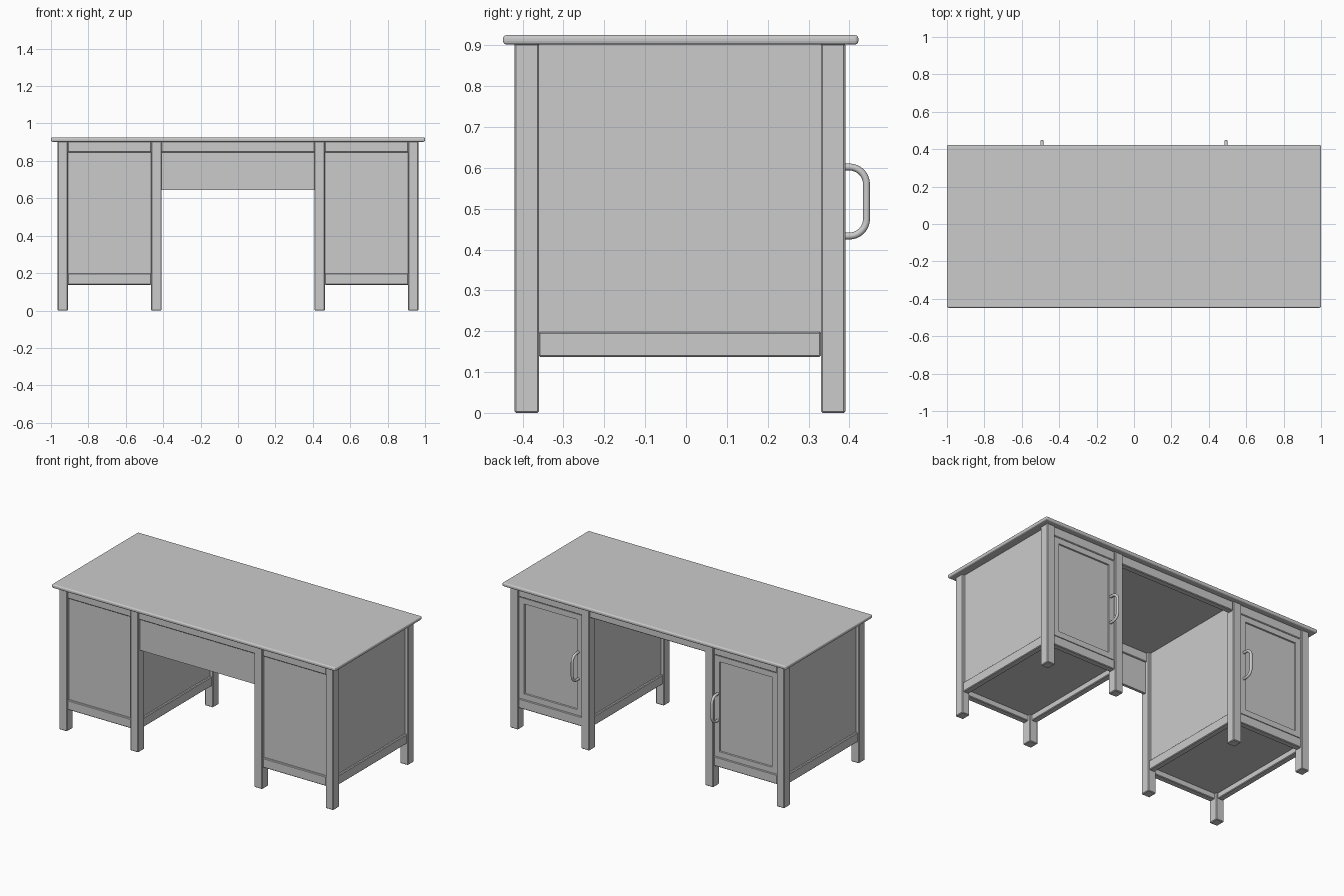
import bpy, bmesh, math
from mathutils import Vector

if "Cube" in bpy.data.objects:
    bpy.data.objects.remove(bpy.data.objects["Cube"])

grey = bpy.data.materials.new("painted grey")
grey.diffuse_color = (0.6, 0.6, 0.6, 1)
grey.use_nodes = True
grey.node_tree.nodes["Principled BSDF"].inputs["Base Color"].default_value = grey.diffuse_color


def box(name, x, y, z, bevel=0.0, segments=1):
    """Axis-aligned box from (min, max) ranges, optionally bevelled."""
    bm = bmesh.new()
    bmesh.ops.create_cube(bm, size=1)
    for v in bm.verts:
        v.co = Vector([(r[0] + r[1]) / 2 + c * (r[1] - r[0])
                       for r, c in zip((x, y, z), v.co)])
    if bevel:
        bmesh.ops.bevel(bm, geom=bm.edges[:], offset=bevel, segments=segments,
                        profile=0.5, affect='EDGES')
    return finish(name, bm)


def finish(name, bm):
    bmesh.ops.recalc_face_normals(bm, faces=bm.faces[:])
    mesh = bpy.data.meshes.new(name)
    bm.to_mesh(mesh)
    bm.free()
    mesh.materials.append(grey)
    ob = bpy.data.objects.new(name, mesh)
    bpy.context.collection.objects.link(ob)
    return ob


def span(s, a, b):
    """Range a..b mirrored to side s."""
    return tuple(sorted((s * a, s * b)))


def door(name, x, z, y0, y1, border, depth):
    """Door slab with a recessed panel on its +y face."""
    bm = bmesh.new()
    bmesh.ops.create_cube(bm, size=1)
    for v in bm.verts:
        v.co = Vector([(r[0] + r[1]) / 2 + c * (r[1] - r[0])
                       for r, c in zip((x, (y0, y1), z), v.co)])
    bm.normal_update()
    face = max(bm.faces, key=lambda f: f.normal.y)
    bmesh.ops.inset_region(bm, faces=[face], thickness=border)
    bmesh.ops.inset_region(bm, faces=[face], thickness=0.003, depth=-depth)
    return finish(name, bm)


def handle(name, x):
    """Bent tube handle with rounded corners."""
    y0, y1, z0, z1, r = 0.380, 0.442, 0.433, 0.602, 0.042
    pts = [(y0, z0)]
    for cz, start in ((z0 + r, -90), (z1 - r, 0)):
        for i in range(9):
            a = math.radians(start + i * 90 / 8)
            pts.append((y1 - r + r * math.cos(a), cz + r * math.sin(a)))
    pts.append((y0, z1))
    bm = bmesh.new()
    rings, n, rad = [], 16, 0.0085
    for i, (y, z) in enumerate(pts):
        a, b = pts[max(i - 1, 0)], pts[min(i + 1, len(pts) - 1)]
        t = Vector((0, b[0] - a[0], b[1] - a[1])).normalized()
        side = Vector((1, 0, 0))
        up = t.cross(side)
        rings.append([bm.verts.new(Vector((x, y, z))
                      + rad * (math.cos(k * math.tau / n) * side
                               + math.sin(k * math.tau / n) * up))
                      for k in range(n)])
    for p, q in zip(rings, rings[1:]):
        for k in range(n):
            bm.faces.new((p[k], p[(k + 1) % n], q[(k + 1) % n], q[k]))
    bm.faces.new(rings[0])
    bm.faces.new(rings[-1])
    for f in bm.faces:
        f.smooth = len(f.verts) == 4
    return finish(name, bm)


TOP = 0.905
FRONT, BACK = (-0.42, -0.36), (0.33, 0.39)
INNER, OUTER = (0.408, 0.465), (0.91, 0.965)

# Table top with rounded edge
box("table_top", (-1, 1), (-0.448, 0.422), (0.902, 0.925), 0.008, 3)

for s, tag in ((-1, "left"), (1, "right")):
    # Four legs per pedestal
    for yr, yn in ((FRONT, "front"), (BACK, "back")):
        for xr, xn in ((INNER, "inner"), (OUTER, "outer")):
            box(f"{tag}_{yn}_{xn}_leg", span(s, *xr), yr, (0, TOP), 0.004)
    # Side panels and the bottom rails below them
    for xn, face, d in (("outer", 0.965, -1), ("inner", 0.408, 1)):
        box(f"{tag}_{xn}_panel", span(s, face + d * 0.019, face + d * 0.037),
            (-0.365, 0.335), (0.16, TOP))
        box(f"{tag}_{xn}_bottom_rail", span(s, face + d * 0.006, face + d * 0.045),
            (-0.361, 0.331), (0.137, 0.198), 0.004)
    # Front and back rails
    xr = span(s, 0.464, 0.911)
    for z, zn in (((0.137, 0.198), "bottom"), ((0.845, TOP), "top")):
        box(f"{tag}_front_{zn}_rail", xr, (-0.414, -0.375), z, 0.004)
        box(f"{tag}_back_{zn}_rail", xr, (0.345, 0.384), z, 0.004)
    # Front panel, pedestal floor
    box(f"{tag}_front_panel", span(s, 0.46, 0.915), (-0.401, -0.383), (0.16, 0.88))
    box(f"{tag}_floor", span(s, 0.44, 0.93), (-0.385, 0.355), (0.172, 0.19))
    # Door with recessed panel and handle
    door(f"{tag}_door", span(s, 0.467, 0.908), (0.2, 0.843), 0.358, 0.381, 0.05, 0.008)
    handle(f"{tag}_door_handle", s * 0.492)

# Knee space rails and modesty panel
box("centre_front_rail", (-0.41, 0.41), (-0.414, -0.375), (0.845, TOP), 0.004)
box("centre_back_rail", (-0.41, 0.41), (0.345, 0.384), (0.845, TOP), 0.004)
box("modesty_panel", (-0.41, 0.41), (-0.401, -0.383), (0.645, 0.88))
